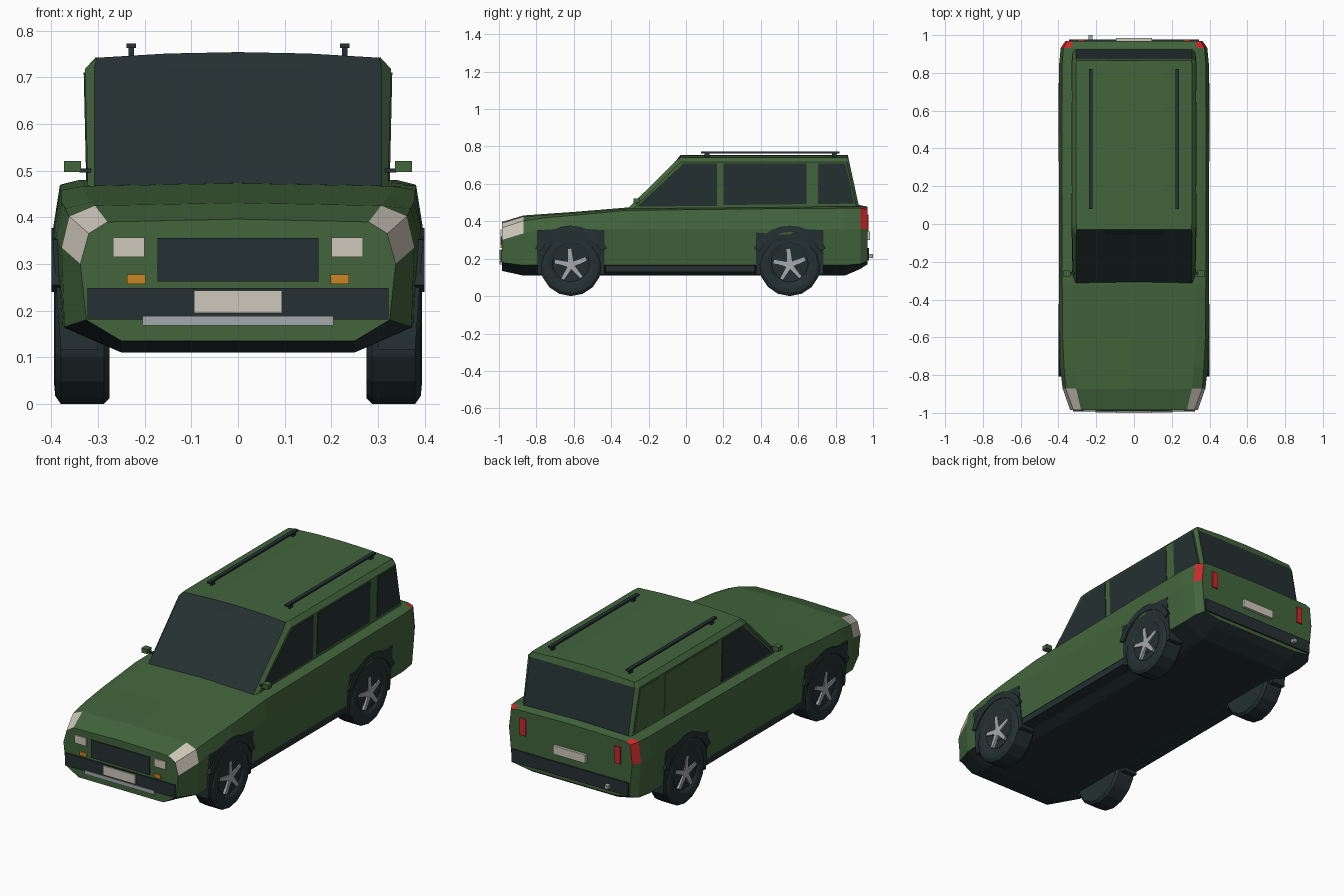
import bpy, bmesh, math
from mathutils import Vector

old = bpy.data.objects.get("Cube")
if old:
    bpy.data.objects.remove(old, do_unlink=True)


def material(name, r, g, b):
    m = bpy.data.materials.new(name)
    m.use_nodes = True
    m.diffuse_color = (r, g, b, 1)
    m.node_tree.nodes["Principled BSDF"].inputs["Base Color"].default_value = (r, g, b, 1)
    return m


GREEN = material("green paint", .055, .13, .045)
DARK = material("dark glass and rubber", .018, .03, .032)
PALE = material("pale lamp", .62, .58, .5)
ORANGE = material("orange lamp", .6, .24, .017)
RED = material("red lamp", .6, .022, .025)
SILVER = material("silver", .38, .4, .42)


def build(name, verts, faces, mats, index=None):
    mesh = bpy.data.meshes.new(name)
    mesh.from_pydata(verts, [], faces)
    for m in mats:
        mesh.materials.append(m)
    if index:
        mesh.polygons.foreach_set("material_index", index)
    bm = bmesh.new()
    bm.from_mesh(mesh)
    bmesh.ops.recalc_face_normals(bm, faces=bm.faces)
    bm.to_mesh(mesh)
    bm.free()
    ob = bpy.data.objects.new(name, mesh)
    bpy.context.collection.objects.link(ob)
    return ob


def box(name, x, y, z, mat):
    verts = [(a, b, c) for a in x for b in y for c in z]
    faces = [(0, 1, 3, 2), (4, 5, 7, 6), (0, 1, 5, 4), (2, 3, 7, 6), (0, 2, 6, 4), (1, 3, 7, 5)]
    return build(name, verts, faces, [mat])


def side_prism(name, pts, outer, inner, side, mat):
    """Extrude a (y, z) outline sideways; outer and inner give x at height z."""
    n = len(pts)
    verts = [(side * f(z), y, z) for f in (outer, inner) for y, z in pts]
    faces = [tuple(range(n)), tuple(range(n, 2 * n))]
    faces += [(i, (i + 1) % n, n + (i + 1) % n, n + i) for i in range(n)]
    return build(name, verts, faces, [mat])


def loft(rings):
    n = len(rings[0])
    verts = [p for r in rings for p in r]
    faces = [(s * n + j, s * n + (j + 1) % n, (s + 1) * n + (j + 1) % n, (s + 1) * n + j)
             for s in range(len(rings) - 1) for j in range(n)]
    return verts, faces


# Lower body: cross-sections along the length, each given as half outline
MID = [(.33, .467), (.38, .458), (.396, .36), (.378, .165), (.25, .11)]
stations = [
    (-.985, [(.28, .39), (.32, .365), (.338, .3), (.325, .18), (.25, .135)]),
    (-.87, [(.307, .425), (.362, .402), (.378, .335), (.372, .165), (.25, .11)]),
    (-.76, [(.315, .433), (.37, .418), (.391, .355), (.377, .165), (.25, .11)]),
    (-.6, [(.325, .444), (.378, .432), (.398, .36), (.378, .165), (.25, .11)]),
    (-.32, MID),
    (.5, [(.33, .475), (.382, .468), (.399, .36), (.378, .165), (.25, .11)]),
    (.85, [(.34, .48), (.38, .47), (.396, .36), (.378, .165), (.25, .11)]),
    (.932, [(.335, .48), (.374, .47), (.388, .36), (.372, .172), (.25, .145)]),
    (.97, [(.325, .472), (.352, .462), (.362, .36), (.345, .185), (.25, .17)]),
]
rings = []
for y, half in stations:
    right = [(x, y, z) for x, z in half]
    left = [(-x, y, z) for x, z in reversed(half)]
    rings.append([(0, y, half[0][1] + .006)] + right + left)
verts, faces = loft(rings)
n = len(rings[0])
index = []
for s in range(len(rings) - 1):
    for j in range(n):
        lamp = {0: 2, len(rings) - 2: 3}.get(s, 0)
        index.append(1 if j in (4, 5, 6) else lamp if j in (1, 2, 8, 9) else 0)
faces += [tuple(range(n)), tuple(range(len(verts) - n, len(verts)))]
build("lower_body", verts, faces, [GREEN, DARK, PALE, RED], index + [0, 0])


# Cabin: stacked rings with corner pillars, glass at front and rear
def cabin_ring(z, wi, wo, yf, yr, crown):
    across = (-1, -.5, 0, .5, 1)
    front = [(wi * t, yf, z + crown * (1 - t * t)) for t in across]
    rear = [(wi * t, yr, z + crown * (1 - t * t)) for t in reversed(across)]
    sides = [(wo, yf + .03, z), (wo, yr - .015, z)]
    return front + sides + rear + [(-x, y, h) for x, y, h in reversed(sides)]


rings = [cabin_ring(.455, .308, .322, -.325, .93, 0),
         cabin_ring(.718, .308, .328, -.058, .873, 0),
         cabin_ring(.742, .303, .306, -.03, .865, .012)]
verts, faces = loft(rings)
index = [1 if j < 4 or (s == 0 and 7 <= j < 11) else 0 for s in range(2) for j in range(14)]
top = 28
roof = [(top + i, top + i + 1, top + 10 - i, top + 11 - i) for i in range(4)]
roof += [(top + 4, top + 5, top + 6, top + 7), (top, top + 11, top + 12, top + 13)]
build("cabin", verts, faces + roof, [GREEN, DARK], index + [0] * len(roof))


# Side windows: the two rear panels are solid on one side
def cabin_x(z):
    return .322 + (z - .455) * .0228


windows = {
    "front_window": [(-.262, .478), (-.012, .71), (.165, .71), (.165, .483)],
    "middle_window": [(.2, .487), (.2, .71), (.645, .71), (.645, .492)],
    "rear_window": [(.705, .492), (.705, .71), (.853, .71), (.9, .495)],
}
for side, label in ((1, "left"), (-1, "right")):
    for name, pts in windows.items():
        mat = DARK if side > 0 or name == "front_window" else GREEN
        side_prism(f"{label}_{name}", pts, lambda z: cabin_x(z) + .003,
                   lambda z: cabin_x(z) - .003, side, mat)


# Wheels and arches
def body_x(z):
    return .38 + .018 * max(0, min(1, (z - .165) / .195))


def wheel(name, side, cy, cz=.165, seg=16):
    profile = [(.09, .378), (.105, .389), (.125, .394), (.148, .392), (.165, .38),
               (.165, .287), (.153, .275)]
    rings = []
    for r, x in profile:
        angles = [2 * math.pi * k / seg - math.pi / 2 for k in range(seg)]
        rings.append([(side * x, cy + r * math.cos(a), cz + r * math.sin(a)) for a in angles])
    verts, faces = loft(rings)
    faces += [tuple(range(seg)), tuple(range(len(verts) - seg, len(verts)))]
    build(name + "_tyre", verts, faces, [DARK])
    # Five tapered spokes
    for k in range(5):
        a = math.radians(95 + 72 * k)
        d = Vector((math.cos(a), math.sin(a)))
        p = Vector((-d.y, d.x))
        c = Vector((cy, cz))
        pts = [c + p * .015, c + d * .088 + p * .009, c + d * .088 - p * .009, c - p * .015]
        side_prism(f"{name}_spoke_{k + 1}", [tuple(q) for q in pts],
                   lambda z: .392, lambda z: .375, side, SILVER)


for side, label in ((1, "left"), (-1, "right")):
    for end, cy in (("front", -.615), ("rear", .555)):
        name = f"{end}_{label}"
        wheel(name + "_wheel", side, cy)
        panel = [(-.18, .115), (-.18, .352), (-.09, .358), (0, .37), (.09, .358),
                 (.18, .352), (.18, .115)]
        side_prism(name + "_arch_panel", [(cy + y, z) for y, z in panel],
                   body_x, lambda z: .3, side, DARK)
        arc = [math.radians(25 + 13 * k) for k in range(11)]
        lip = [(cy + r * math.cos(a), .165 + r * math.sin(a))
               for r, seq in ((.212, arc), (.178, arc[::-1])) for a in seq]
        side_prism(name + "_arch_lip", lip, lambda z: .4, lambda z: .35, side, DARK)

    def sx(a, b):
        return (side * a, side * b)

    # Sill, mirror and roof rail
    box(label + "_sill", sx(.31, .377), (-.43, .37), (.13, .164), DARK)
    box(label + "_mirror", sx(.337, .373), (-.28, -.245), (.497, .521), GREEN)
    box(label + "_mirror_stem", sx(.315, .34), (-.268, -.255), (.496, .505), DARK)
    box(label + "_roof_rail", sx(.219, .239), (.08, .82), (.763, .773), DARK)
    for i, y in enumerate((.1, .78)):
        box(f"{label}_rail_post_{i + 1}", sx(.223, .235), (y, y + .025), (.74, .766), DARK)

    # Lamps beside the grille and on the tailgate
    box(label + "_inner_headlamp", sx(.2, .268), (-.991, -.98), (.315, .357), PALE)
    box(label + "_indicator", sx(.198, .238), (-.991, -.98), (.257, .277), ORANGE)
    box(label + "_tailgate_lamp", sx(.262, .296), (.96, .976), (.345, .435), RED)

# Front and rear fittings
box("grille", (-.173, .173), (-.991, -.98), (.262, .356), DARK)
box("front_bumper", (-.323, .323), (-.993, -.98), (.181, .248), DARK)
box("front_skid_strip", (-.205, .205), (-.997, -.98), (.168, .188), SILVER)
box("front_plate", (-.094, .094), (-1, -.98), (.195, .243), PALE)
box("rear_bumper", (-.343, .343), (.955, .978), (.19, .258), DARK)
box("rear_plate", (-.095, .095), (.96, .984), (.3, .345), PALE)
box("tow_hook", (-.24, -.22), (.97, 1), (.205, .225), SILVER)
